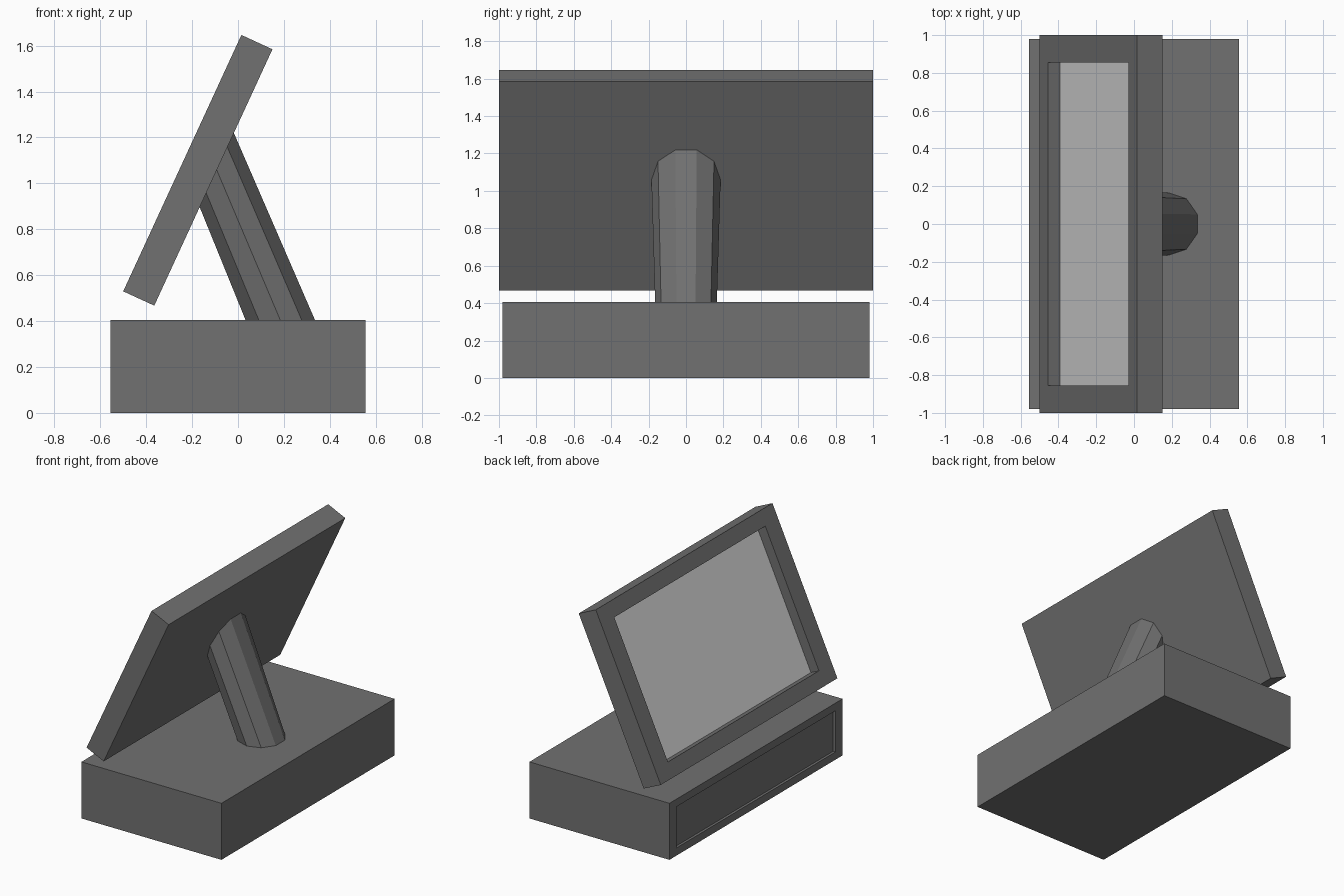
import bpy, bmesh, math
from mathutils import Vector

if "Cube" in bpy.data.objects:
    bpy.data.objects.remove(bpy.data.objects["Cube"])


def material(name, grey):
    m = bpy.data.materials.new(name)
    m.diffuse_color = (grey, grey, grey, 1)
    m.use_nodes = True
    m.node_tree.nodes["Principled BSDF"].inputs["Base Color"].default_value = m.diffuse_color
    return m


BODY = material("dark grey plastic", 0.165)
GLASS = material("light grey screen", 0.68)


def finish(name, bm, mats):
    bmesh.ops.recalc_face_normals(bm, faces=bm.faces)
    mesh = bpy.data.meshes.new(name)
    bm.to_mesh(mesh)
    bm.free()
    for m in mats:
        mesh.materials.append(m)
    ob = bpy.data.objects.new(name, mesh)
    bpy.context.collection.objects.link(ob)
    return ob


def recessed_box(name, size, border_y, border_z, depth, mats):
    """Box centred on its origin with a sunken panel in its -x face."""
    bm = bmesh.new()
    bmesh.ops.create_cube(bm, size=1)
    bmesh.ops.scale(bm, vec=size, verts=bm.verts)
    bm.normal_update()
    face = min(bm.faces, key=lambda f: f.normal.x)
    bmesh.ops.inset_individual(bm, faces=[face], thickness=0.01)
    for v in face.verts:
        v.co.y = math.copysign(size[1] / 2 - border_y, v.co.y)
        v.co.z = math.copysign(size[2] / 2 - border_z, v.co.z)
    panel = bmesh.ops.extrude_discrete_faces(bm, faces=[face])["faces"][0]
    bmesh.ops.translate(bm, vec=(depth, 0, 0), verts=panel.verts)
    panel.material_index = len(mats) - 1
    return finish(name, bm, mats)


# Base block with a shallow panel along its screen side
base = recessed_box("base", (1.11, 1.96, 0.405), 0.08, 0.055, 0.018, [BODY])
base.location = (0, 0, 0.2025)

# Tilted display with a deep bezel around the light screen
TILT = math.radians(24.75)
CENTRE = Vector((-0.175, 0, 1.057))
display = recessed_box("display", (0.149, 2.0, 1.23), 0.145, 0.107, 0.07, [BODY, GLASS])
display.location = CENTRE
display.rotation_euler = (0, TILT, 0)

# Ten-sided leaning stand, from the base top to the back plane of the display
along = Vector((math.sin(TILT), 0, math.cos(TILT)))
low_c, high_c = Vector((0.184, 0, 0.405)), Vector((-0.0925, 0, 1.058))
bm = bmesh.new()
low, high = [], []
for i in range(10):
    a = math.radians(18 + 36 * i)
    c, s = math.cos(a), math.sin(a)
    p = low_c + Vector((0.159 * c, 0.165 * s, 0))
    q = high_c + along * (0.187 * c) + Vector((0, 0.185 * s, 0))
    d = (q - p) * 0.03  # sink both ends slightly
    low.append(bm.verts.new(p - d))
    high.append(bm.verts.new(q + d))
for i in range(10):
    j = (i + 1) % 10
    bm.faces.new((low[i], low[j], high[j], high[i]))
bm.faces.new(low[::-1])
bm.faces.new(high)
finish("stand", bm, [BODY])
